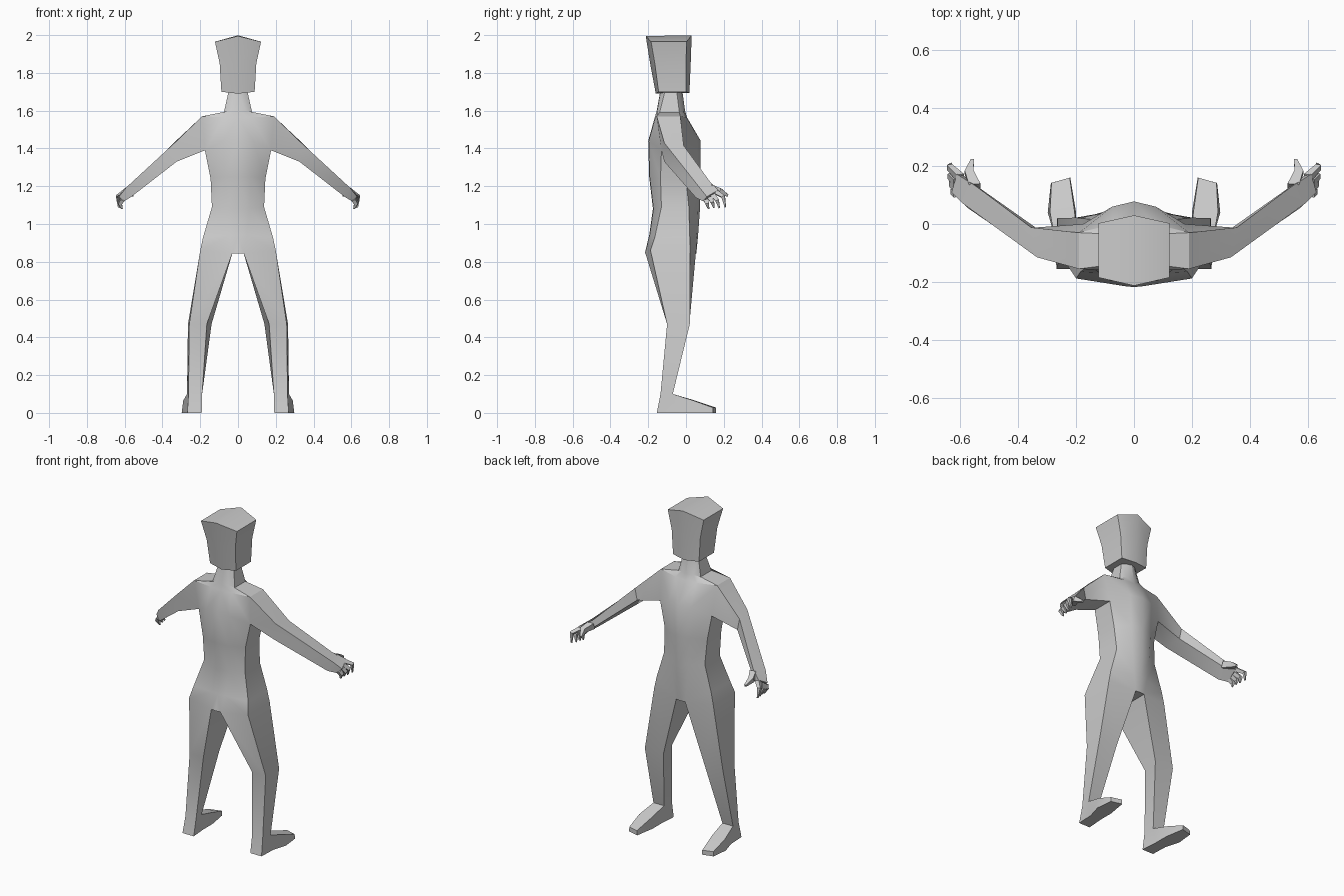
import bpy, bmesh, math
from mathutils import Vector

if "Cube" in bpy.data.objects:
    bpy.data.objects.remove(bpy.data.objects["Cube"])


def finish(bm, name, mirror=True):
    if mirror:
        bmesh.ops.mirror(bm, geom=bm.verts[:] + bm.edges[:] + bm.faces[:],
                         axis='X', merge_dist=0.002)
    bmesh.ops.recalc_face_normals(bm, faces=bm.faces[:])
    me = bpy.data.meshes.new(name)
    bm.to_mesh(me)
    bm.free()
    ob = bpy.data.objects.new(name, me)
    bpy.context.collection.objects.link(ob)
    bpy.ops.object.select_all(action='DESELECT')
    ob.select_set(True)
    bpy.context.view_layer.objects.active = ob
    bpy.ops.object.shade_smooth_by_angle(angle=math.radians(32))
    return ob


def ring(bm, pts):
    return [bm.verts.new(p) for p in pts]


def bridge(bm, a, b, closed=True, skip=()):
    n = len(a)
    for i in range(n if closed else n - 1):
        if i not in skip:
            j = (i + 1) % n
            bm.faces.new((a[i], a[j], b[j], b[i]))


def loft(bm, start, rings):
    for pts in rings:
        nxt = ring(bm, pts)
        bridge(bm, start, nxt)
        start = nxt
    bm.faces.new(start)
    return start


# Body: half rings from neck to crotch
# side z, centre z, back y, back inner x, side x, side back y, side front y, front inner x, front inner y, front y
TORSO = [
    (1.71, 1.71, -.135, .025, .048, -.11, -.05, .025, -.03, -.02),
    (1.59, 1.60, -.155, .04, .075, -.14, -.035, .04, -.015, -.005),
    (1.57, 1.565, -.165, .07, .19, -.155, -.03, .07, .0, .005),
    (1.39, 1.44, -.20, .08, .175, -.13, .0, .075, .06, .078),
    (1.24, 1.25, -.195, .07, .145, -.135, .0, .07, .06, .078),
    (1.09, 1.08, -.175, .06, .138, -.13, .015, .06, .06, .074),
    (.93, .94, -.195, .045, .185, -.165, .02, .045, .058, .064),
    (.86, .845, -.218, .03, .20, -.188, .022, .03, .052, .055),
]
body = bmesh.new()
rows = []
for zs, zc, yb, xb, xs, sb, sf, xf, yf, fc in TORSO:
    rows.append(ring(body, [(0, yb, zc), (xb, yb + .003, zc), (xs, sb, zs),
                            (xs, sf, zs), (xf, yf, zc), (0, fc, zc)]))
for k in range(len(rows) - 1):
    bridge(body, rows[k], rows[k + 1], closed=False, skip=(2,) if k == 2 else ())
hip = rows[-1]
body.faces.new((hip[0], hip[1], hip[4], hip[5]))

# Arm grows from the open shoulder panel, ends in the palm
sh, ap = rows[2], rows[3]
loft(body, [sh[2], sh[3], ap[3], ap[2]], [
    [(.335, -.115, 1.43), (.355, -.012, 1.415), (.34, -.012, 1.345), (.325, -.115, 1.33)],
    [(.59, .07, 1.195), (.545, .13, 1.22), (.53, .122, 1.185), (.57, .052, 1.14)],
    [(.63, .11, 1.145), (.612, .172, 1.18), (.592, .17, 1.16), (.605, .092, 1.12)],
])

# Leg: back inner, back outer, front outer, front inner
ankle_pts = [(.19, -.135, .10), (.262, -.135, .10), (.27, -.07, .10), (.198, -.07, .10)]
knee = ring(body, [(.165, -.10, .47), (.258, -.10, .47), (.265, .02, .47), (.14, .018, .47)])
ankle = ring(body, ankle_pts)
sole = ring(body, [(.192, -.155, 0), (.268, -.155, 0), (.272, -.05, 0), (.2, -.05, 0)])
bridge(body, hip[1:5], knee)
bridge(body, knee, ankle)
bridge(body, ankle, sole, skip=(2,))
body.faces.new(sole)

# Foot grows from the open ankle front
loft(body, [ankle[2], ankle[3], sole[3], sole[2]], [
    [(.29, .04, .065), (.205, .04, .068), (.20, .04, 0), (.298, .04, 0)],
    [(.285, .142, .028), (.222, .16, .028), (.22, .16, 0), (.287, .142, 0)],
])
finish(body, "body")

# Fingers: tapered square rods from the palm
FINGERS = [
    [(.55, .13, 1.19), (.57, .18, 1.175), (.558, .222, 1.15)],
    [(.60, .16, 1.168), (.637, .197, 1.145), (.632, .208, 1.09)],
    [(.61, .142, 1.155), (.634, .165, 1.125), (.622, .176, 1.085)],
    [(.612, .125, 1.143), (.63, .14, 1.115), (.617, .148, 1.085)],
    [(.61, .105, 1.13), (.624, .112, 1.108), (.614, .12, 1.08)],
]
fingers = bmesh.new()
for i, path in enumerate(FINGERS):
    pts = [Vector(p) for p in path]
    size = .02 if i == 0 else .013
    along = (pts[2] - pts[0]).normalized()
    u = along.cross(Vector((1, 0, 0))).normalized()
    v = along.cross(u)
    sq = [[p + u * r * a + v * r * b for a, b in ((1, 1), (1, -1), (-1, -1), (-1, 1))]
          for p, r in zip(pts, (size, size * .75, size * .3))]
    first = ring(fingers, sq[0])
    fingers.faces.new(first)
    loft(fingers, first, sq[1:])
finish(fingers, "fingers")

# Head: half width, side z, centre z, back centre y, back corner y, front corner y, front centre y
HEAD = [(.088, 1.70, 1.69, -.16, -.145, .0, .018),
        (.097, 1.85, 1.85, -.19, -.165, .0, .025),
        (.122, 1.965, 1.995, -.213, -.185, .003, .03)]
head = bmesh.new()
levels = []
for w, zs, zc, b0, b1, f1, f0 in HEAD:
    levels.append(ring(head, [(0, b0, zc), (w, b1, zs), (w, f1, zs), (0, f0, zc + .004)]))
for a, b in zip(levels, levels[1:]):
    bridge(head, a, b, closed=False)
head.faces.new(levels[0])
head.faces.new(levels[-1])
finish(head, "head")
